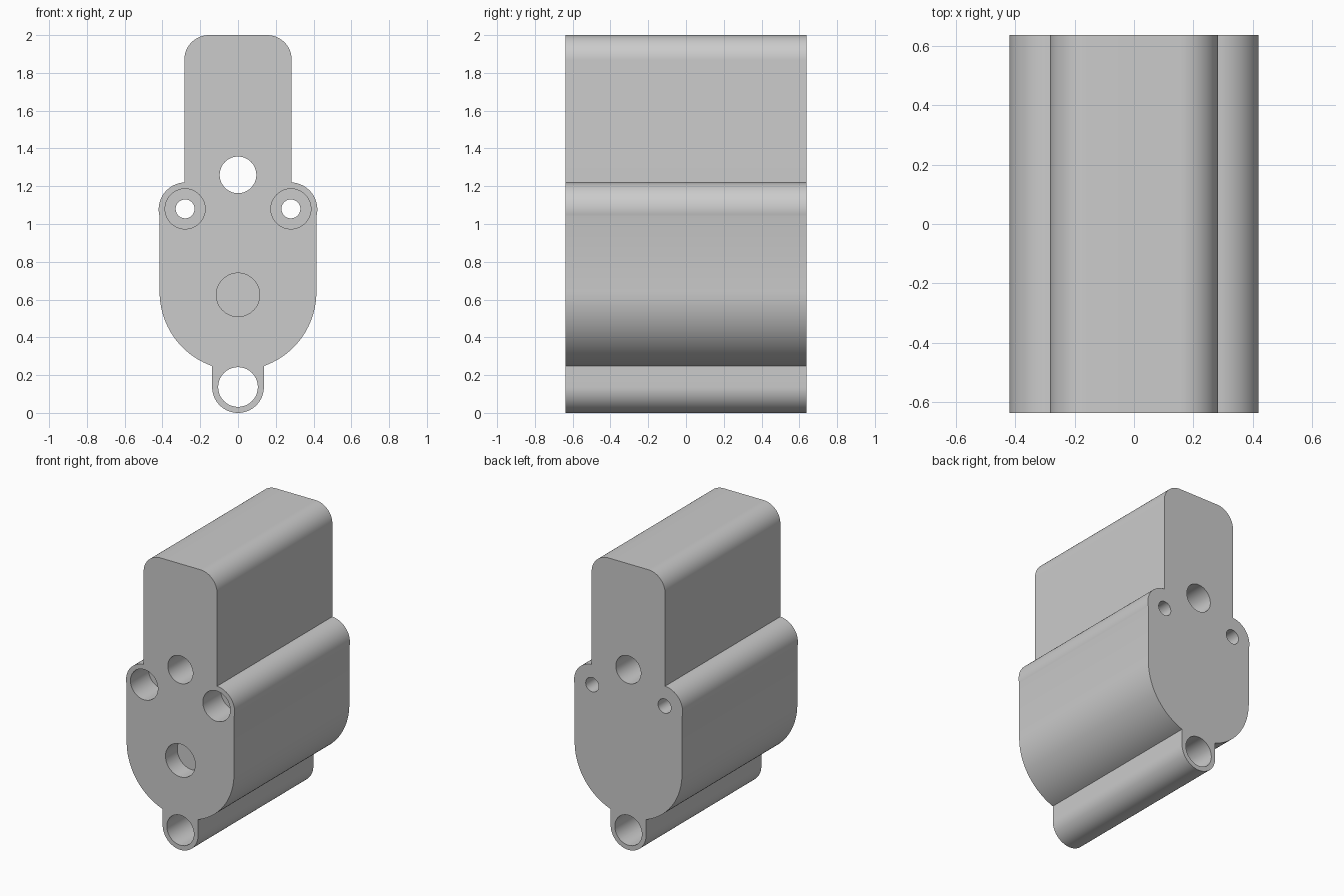
import bpy, bmesh, math

cube = bpy.data.objects.get("Cube")
if cube:
    bpy.data.objects.remove(cube, do_unlink=True)

HALF = 0.637  # half the depth along y

grey = bpy.data.materials.new("light grey")
grey.use_nodes = True
grey.diffuse_color = (0.6, 0.6, 0.6, 1)
grey.node_tree.nodes["Principled BSDF"].inputs["Base Color"].default_value = (0.6, 0.6, 0.6, 1)


def arc(cx, cz, r, start, end, steps=24):
    angles = [math.radians(start + (end - start) * i / steps) for i in range(steps + 1)]
    return [(cx + r * math.cos(a), cz + r * math.sin(a)) for a in angles]


def prism(name, outline, y0, y1):
    """Extrude an x-z outline from y0 to y1."""
    bm = bmesh.new()
    face = bm.faces.new([bm.verts.new((x, y0, z)) for x, z in outline])
    cap = bmesh.ops.extrude_face_region(bm, geom=[face])["geom"]
    moved = [v for v in cap if isinstance(v, bmesh.types.BMVert)]
    bmesh.ops.translate(bm, verts=moved, vec=(0, y1 - y0, 0))
    bmesh.ops.recalc_face_normals(bm, faces=bm.faces)
    mesh = bpy.data.meshes.new(name)
    bm.to_mesh(mesh)
    bm.free()
    mesh.materials.append(grey)
    obj = bpy.data.objects.new(name, mesh)
    bpy.context.collection.objects.link(obj)
    return obj


# Half outline: rounded neck, screw lobe, round belly, bottom boss
half = arc(0.154, 1.87, 0.13, 90, 0)
half += arc(0.277, 1.077, 0.143, 87.2, -15)
half += arc(0, 0.64, 0.415, 0, -70.7, 32)
half += arc(0, 0.137, 0.137, 0, -90)
mirrored = [(-x, z) for x, z in reversed(half[:-1])]
body = prism("housing_body", half + mirrored, -HALF, HALF)


def drill(x, z, r, depth=None):
    """Cut a round hole from the front; no depth means right through."""
    end = HALF + 0.1 if depth is None else -HALF + depth
    cutter = prism("hole_cutter", arc(x, z, r, 0, 360, 64)[:-1], -HALF - 0.1, end)
    cutter.hide_render = True
    mod = body.modifiers.new("hole", "BOOLEAN")
    mod.operation = "DIFFERENCE"
    mod.solver = "EXACT"
    mod.object = cutter
    bpy.ops.object.modifier_apply(modifier=mod.name)
    bpy.data.objects.remove(cutter, do_unlink=True)


bpy.ops.object.select_all(action="DESELECT")
bpy.context.view_layer.objects.active = body
body.select_set(True)

# Centre holes and the blind shaft pocket
drill(0, 1.26, 0.097)
drill(0, 0.137, 0.105)
drill(0, 0.625, 0.115, 0.13)

# Counterbored screw holes
for side in (-1, 1):
    drill(side * 0.28, 1.08, 0.05)
    drill(side * 0.28, 1.08, 0.106, 0.2)

bpy.ops.object.shade_smooth_by_angle(angle=math.radians(30))
